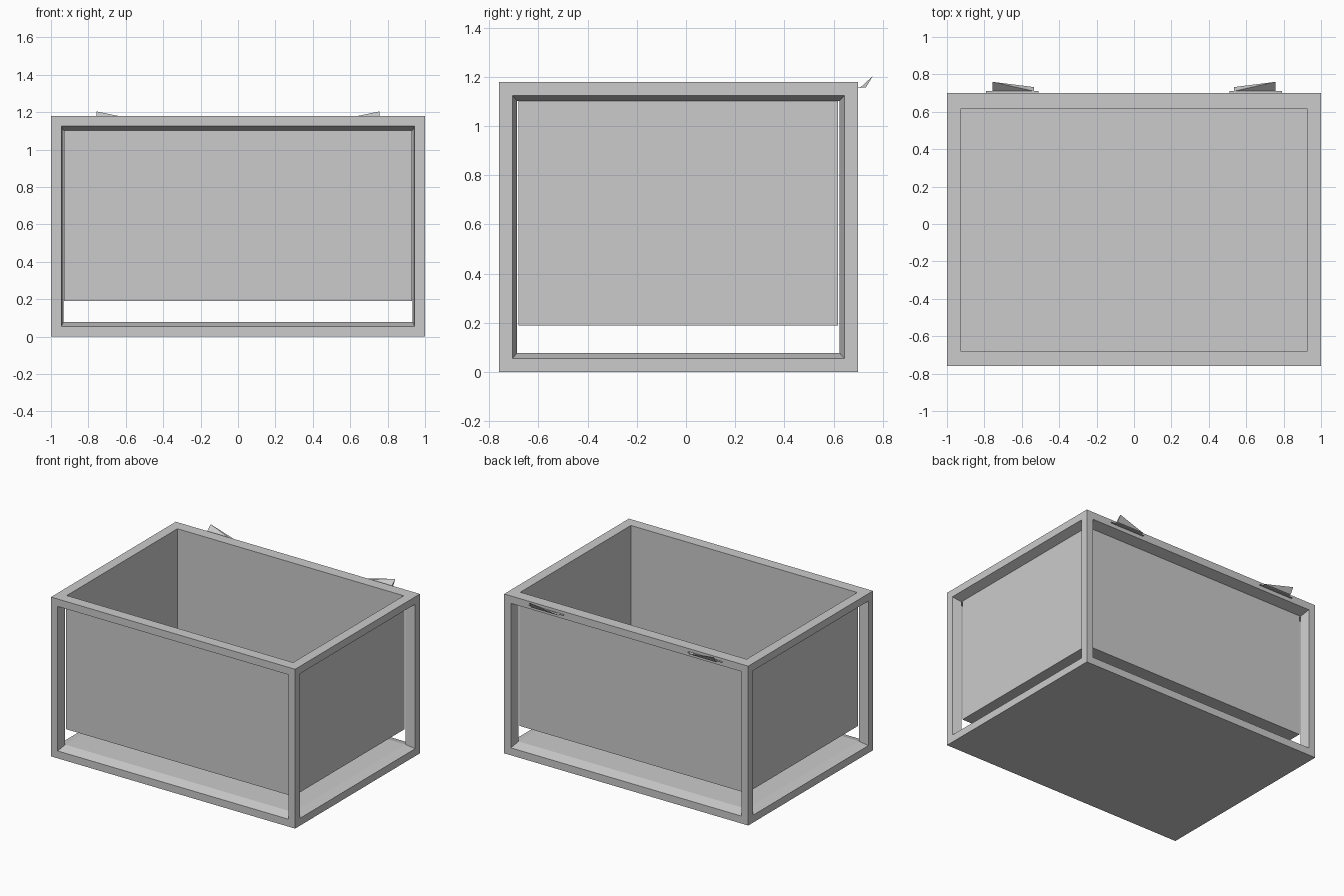
import bpy, bmesh
from mathutils import Vector

cube = bpy.data.objects.get("Cube")
if cube:
    bpy.data.objects.remove(cube, do_unlink=True)

grey = bpy.data.materials.new("plain_grey")
grey.use_nodes = True
colour = (0.6, 0.6, 0.6, 1)
grey.diffuse_color = colour
grey.node_tree.nodes["Principled BSDF"].inputs["Base Color"].default_value = colour


def finish(name, bm):
    bmesh.ops.recalc_face_normals(bm, faces=bm.faces[:])
    mesh = bpy.data.meshes.new(name)
    bm.to_mesh(mesh)
    bm.free()
    mesh.materials.append(grey)
    obj = bpy.data.objects.new(name, mesh)
    bpy.context.collection.objects.link(obj)
    return obj


def loop(bm, lo, hi, z):
    """Four corner vertices, counter-clockwise from front left of the plan."""
    plan = [(lo[0], lo[1]), (hi[0], lo[1]), (hi[0], hi[1]), (lo[0], hi[1])]
    return [bm.verts.new((x, y, z)) for x, y in plan]


def bridge(bm, a, b):
    for i in range(4):
        j = (i + 1) % 4
        bm.faces.new((a[i], a[j], b[j], b[i]))


TOP = 1.18
OUT_LO, OUT_HI = Vector((-1, -0.76)), Vector((1, 0.70))
TUB_LO, TUB_HI = Vector((-0.93, -0.682)), Vector((0.93, 0.618))
IN_LO, IN_HI = Vector((-0.934, -0.688)), Vector((0.934, 0.625))
BORDER = 0.055

# Frame: solid floor, open top, four side openings that taper inward
bm = bmesh.new()
out_b, out_t = loop(bm, OUT_LO, OUT_HI, 0), loop(bm, OUT_LO, OUT_HI, TOP)
in_b, in_t = loop(bm, IN_LO, IN_HI, 0.077), loop(bm, IN_LO, IN_HI, 1.103)
rim = loop(bm, TUB_LO, TUB_HI, TOP)
bm.faces.new(out_b)
bm.faces.new(in_b)
bridge(bm, out_t, rim)
bridge(bm, rim, in_t)
for i in range(4):
    j = (i + 1) % 4
    outer = [out_b[i], out_b[j], out_t[j], out_t[i]]
    inner = [in_b[i], in_b[j], in_t[j], in_t[i]]
    along = (out_b[j].co - out_b[i].co).normalized() * BORDER
    up = Vector((0, 0, BORDER))
    shifts = (along + up, up - along, -along - up, along - up)
    opening = [bm.verts.new(v.co + s) for v, s in zip(outer, shifts)]
    bridge(bm, outer, opening)
    bridge(bm, opening, inner)
finish("frame", bm)

# Tub hanging from the rim, open at the top
bm = bmesh.new()
base, lip = loop(bm, TUB_LO, TUB_HI, 0.19), loop(bm, TUB_LO, TUB_HI, TOP)
bm.faces.new(base)
bridge(bm, base, lip)
tub = finish("tub", bm)
wall = tub.modifiers.new("wall", "SOLIDIFY")
wall.thickness = 0.004

# Rear tabs: a thin strip against the frame and a slanted wedge on it
for side, name in ((1, "left"), (-1, "right")):
    def span(x0, y0, x1, y1):
        return Vector((min(side * x0, side * x1), y0)), Vector((max(side * x0, side * x1), y1))

    bm = bmesh.new()
    lo, hi = span(0.51, 0.695, 0.79, 0.712)
    low, high = loop(bm, lo, hi, 1.154), loop(bm, lo, hi, 1.158)
    bm.faces.new(low)
    bm.faces.new(high)
    bridge(bm, low, high)
    finish("tab_strip_" + name, bm)

    bm = bmesh.new()
    foot = loop(bm, *span(0.535, 0.71, 0.757, 0.732), 1.158)
    tip = bm.verts.new((side * 0.757, 0.76, 1.204))
    bm.faces.new(foot)
    for i in range(4):
        bm.faces.new((foot[i], foot[(i + 1) % 4], tip))
    finish("tab_wedge_" + name, bm)
